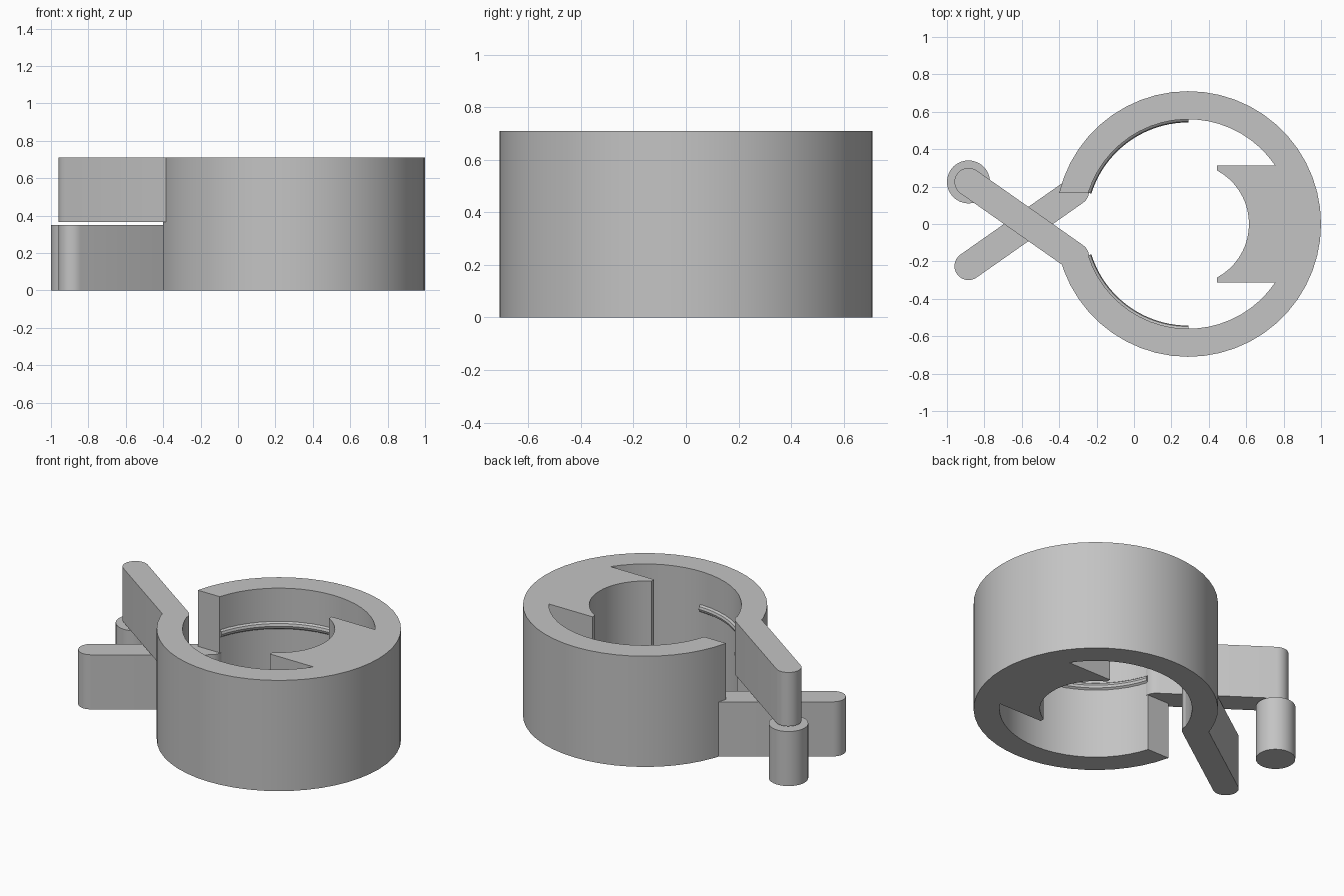
import bpy, bmesh
from math import sin, cos, asin, acos, atan2, pi, radians
from mathutils import Vector

cube = bpy.data.objects.get("Cube")
if cube:
    bpy.data.objects.remove(cube, do_unlink=True)

HEIGHT = 0.71
CX = 0.29                  # ring centre on x
R_OUT, R_IN, R_JAW = 0.71, 0.56, 0.325
GAP = 0.165                # half width of the ring opening
JAW_Y, JAW_X = 0.313, 0.155
LOW_TOP, HIGH_BOTTOM = 0.35, 0.365

grey = bpy.data.materials.new("plain grey")
grey.use_nodes = True
grey.diffuse_color = (0.55, 0.55, 0.55, 1)
grey.node_tree.nodes["Principled BSDF"].inputs["Base Color"].default_value = (0.55, 0.55, 0.55, 1)


def finish(obj):
    obj.data.materials.clear()
    obj.data.materials.append(grey)
    bpy.ops.object.select_all(action="DESELECT")
    obj.select_set(True)
    bpy.context.view_layer.objects.active = obj
    bpy.ops.object.shade_smooth_by_angle(angle=radians(25))


def arc(x, y, r, a0, a1, n):
    steps = [a0 + (a1 - a0) * i / n for i in range(n + 1)]
    return [(x + r * cos(a), y + r * sin(a)) for a in steps]


def extrude_outline(name, points, z0, z1):
    mesh = bpy.data.meshes.new(name)
    bm = bmesh.new()
    face = bm.faces.new([bm.verts.new((x, y, z0)) for x, y in points])
    top = bmesh.ops.extrude_face_region(bm, geom=[face])
    verts = [v for v in top["geom"] if isinstance(v, bmesh.types.BMVert)]
    bmesh.ops.translate(bm, verts=verts, vec=(0, 0, z1 - z0))
    bmesh.ops.recalc_face_normals(bm, faces=bm.faces)
    bm.to_mesh(mesh)
    bm.free()
    obj = bpy.data.objects.new(name, mesh)
    bpy.context.collection.objects.link(obj)
    finish(obj)


# Open ring with the concave jaw on its closed side
out_end = pi - asin(GAP / R_OUT)
in_end = pi - asin(GAP / R_IN)
in_jaw = asin(JAW_Y / R_IN)
jaw_end = acos(JAW_X / R_JAW)
outline = arc(CX, 0, R_OUT, -out_end, out_end, 48)
outline += arc(CX, 0, R_IN, in_end, in_jaw, 20)
outline += [(CX + JAW_X, JAW_Y)]
outline += arc(CX, 0, R_JAW, jaw_end, -jaw_end, 18)
outline += [(CX + JAW_X, -JAW_Y)]
outline += arc(CX, 0, R_IN, -in_jaw, -in_end, 20)
extrude_outline("clamp_ring", outline, 0, HEIGHT)


# Crossing lever arms with rounded ends
def arm(name, side, z0, z1):
    tip = Vector((-0.885, 0.225 * side))
    root = Vector((-0.315, -0.175 * side))
    d = root - tip
    a = atan2(d.y, d.x)
    points = arc(*root, 0.075, a - pi / 2, a + pi / 2, 14)
    points += arc(*tip, 0.075, a + pi / 2, a + 3 * pi / 2, 14)
    extrude_outline(name, points, z0, z1)


arm("upper_arm", 1, HIGH_BOTTOM, HEIGHT)
arm("lower_arm", -1, 0, LOW_TOP)

# Round peg beneath the upper arm tip
extrude_outline("finger_peg", arc(-0.885, 0.225, 0.115, 0, 2 * pi, 32)[:-1], 0, LOW_TOP)

# Thin grip ribs along the inner wall
for name, side in (("back_grip_rib", 1), ("front_grip_rib", -1)):
    curve = bpy.data.curves.new(name, "CURVE")
    curve.dimensions = "3D"
    curve.bevel_depth = 0.026
    curve.bevel_resolution = 3
    curve.use_fill_caps = True
    path = arc(CX, 0, 0.569, side * pi / 2, side * (in_end - 0.005), 20)
    spline = curve.splines.new("POLY")
    spline.points.add(len(path) - 1)
    for point, (x, y) in zip(spline.points, path):
        point.co = (x, y, 0.473, 1)
    rib = bpy.data.objects.new(name, curve)
    bpy.context.collection.objects.link(rib)
    bpy.ops.object.select_all(action="DESELECT")
    rib.select_set(True)
    bpy.context.view_layer.objects.active = rib
    bpy.ops.object.convert(target="MESH")
    finish(bpy.context.view_layer.objects.active)
